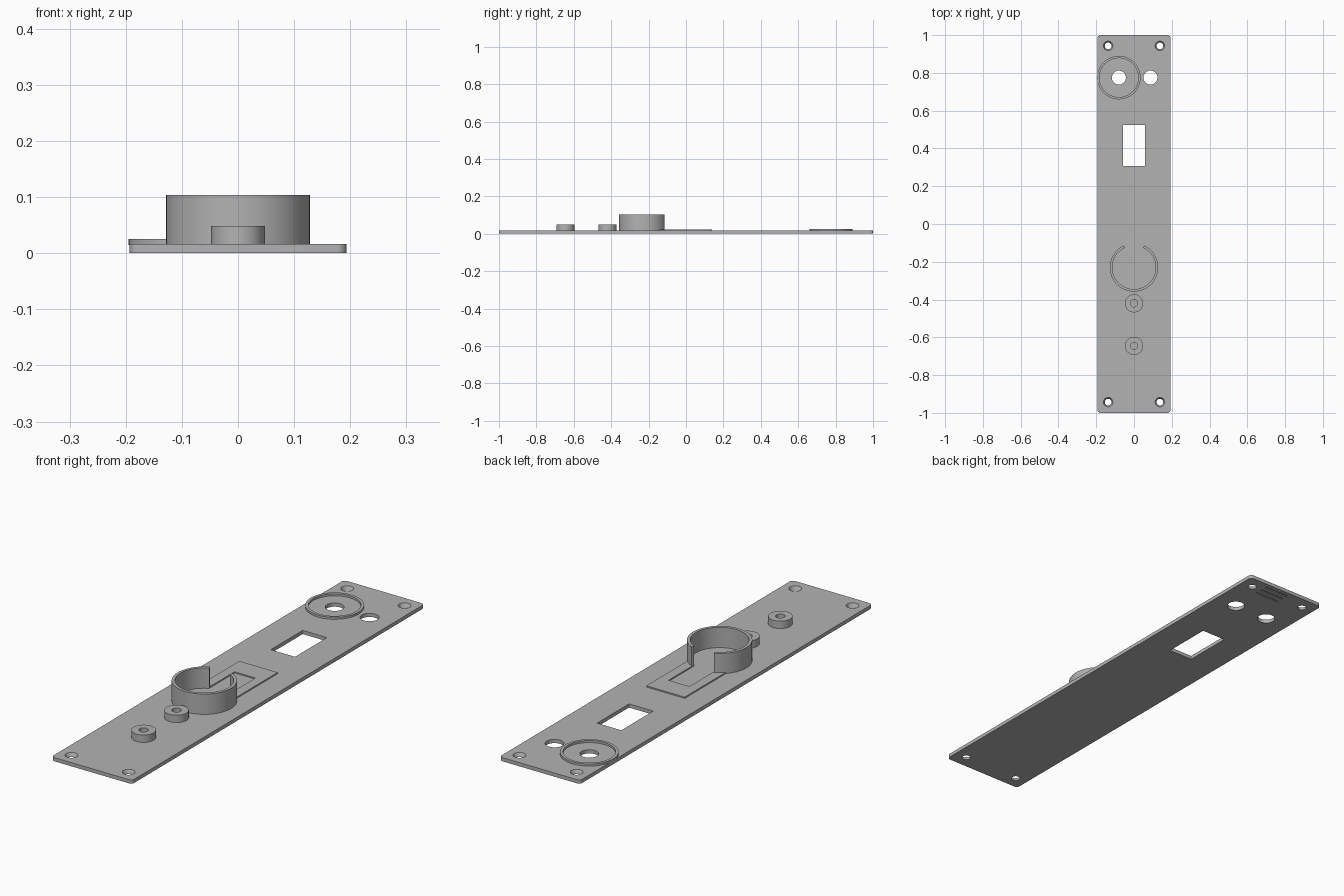
import bpy, bmesh
from math import pi, sin, cos, radians

cube = bpy.data.objects.get("Cube")
if cube:
    bpy.data.objects.remove(cube, do_unlink=True)

grey = bpy.data.materials.new("plain grey")
grey.use_nodes = True
grey.diffuse_color = (0.45, 0.45, 0.45, 1)
grey.node_tree.nodes["Principled BSDF"].inputs["Base Color"].default_value = grey.diffuse_color

TOP = 0.016      # upper face of the plate
SINK = 0.015     # raised parts start just inside the plate


def finish(name, bm):
    bmesh.ops.recalc_face_normals(bm, faces=bm.faces)
    mesh = bpy.data.meshes.new(name)
    bm.to_mesh(mesh)
    bm.free()
    mesh.materials.append(grey)
    obj = bpy.data.objects.new(name, mesh)
    bpy.context.collection.objects.link(obj)
    return obj


def smooth(obj):
    bpy.ops.object.select_all(action='DESELECT')
    obj.select_set(True)
    bpy.context.view_layer.objects.active = obj
    bpy.ops.object.shade_smooth_by_angle(angle=radians(30))


def prism(name, points, z0, z1):
    """Extrude a flat outline from z0 to z1."""
    bm = bmesh.new()
    face = bm.faces.new([bm.verts.new((x, y, z0)) for x, y in points])
    new = bmesh.ops.extrude_face_region(bm, geom=[face])["geom"]
    verts = [g for g in new if isinstance(g, bmesh.types.BMVert)]
    bmesh.ops.translate(bm, verts=verts, vec=(0, 0, z1 - z0))
    return finish(name, bm)


def rect(x0, x1, y0, y1):
    return [(x0, y0), (x1, y0), (x1, y1), (x0, y1)]


def tube(name, x, y, outer, inner, height, gap=0, steps=64):
    """Upright ring, optionally open by a gap (half angle) towards +y."""
    bm = bmesh.new()
    sections = []
    for i in range(steps + (1 if gap else 0)):
        a = pi / 2 + gap + (2 * pi - 2 * gap) * i / steps
        sections.append([bm.verts.new((x + r * cos(a), y + r * sin(a), z))
                         for r, z in ((inner, SINK), (outer, SINK), (outer, height), (inner, height))])
    pairs = list(zip(sections, sections[1:]))
    if gap:
        bm.faces.new(sections[0])
        bm.faces.new(sections[-1])
    else:
        pairs.append((sections[-1], sections[0]))
    for s, t in pairs:
        for k in range(4):
            n = (k + 1) % 4
            bm.faces.new((s[k], s[n], t[n], t[k]))
    obj = finish(name, bm)
    smooth(obj)
    return obj


def cone_cutter(x, y, low, high):
    bm = bmesh.new()
    bmesh.ops.create_cone(bm, cap_ends=True, segments=40, radius1=low, radius2=high, depth=TOP * 2)
    bmesh.ops.translate(bm, verts=bm.verts, vec=(x, y, TOP / 2))
    return finish("hole_cutter", bm)


# Base plate with rounded corners
W, L, R = 0.193, 1.0, 0.016
outline = []
for n, (sx, sy) in enumerate(((1, 1), (-1, 1), (-1, -1), (1, -1))):
    for k in range(7):
        a = (n + k / 6) * pi / 2
        outline.append((sx * (W - R) + R * cos(a), sy * (L - R) + R * sin(a)))
plate = prism("base_plate", outline, 0, TOP)

# Round holes, countersunk screw holes, window and underside grooves
cutters = [cone_cutter(x, 0.775, 0.037, 0.037) for x in (-0.08, 0.087)]
cutters += [cone_cutter(x, y, 0.014, 0.029) for x in (-0.137, 0.137) for y in (-0.943, 0.943)]
cutters.append(prism("window_cutter", rect(-0.058, 0.058, 0.307, 0.525), -0.02, 0.04))
for y in (0.915, 0.945, 0.975):
    cutters.append(prism("groove_cutter", rect(-0.03, 0.09, y - 0.004, y + 0.004), -0.01, 0.004))

bpy.context.view_layer.objects.active = plate
for cutter in cutters:
    mod = plate.modifiers.new("cut", 'BOOLEAN')
    mod.operation, mod.solver, mod.object = 'DIFFERENCE', 'EXACT', cutter
    bpy.ops.object.modifier_apply(modifier=mod.name)
    bpy.data.objects.remove(cutter, do_unlink=True)
smooth(plate)

# Raised rings and bosses
tube("low_ring", -0.08, 0.775, 0.115, 0.103, 0.025)
tube("open_collar", 0, -0.23, 0.128, 0.115, 0.104, gap=radians(25))
for name, y in (("rear_boss", -0.42), ("front_boss", -0.645)):
    tube(name, 0, y, 0.048, 0.019, 0.048, steps=40)

# Low U-shaped frame that meets the collar
half = [(0.05, 0.048), (0.05, -0.117), (0.092, -0.145), (0.092, 0.14)]
prism("slot_frame", half + [(-x, y) for x, y in reversed(half)], SINK, 0.0215)
